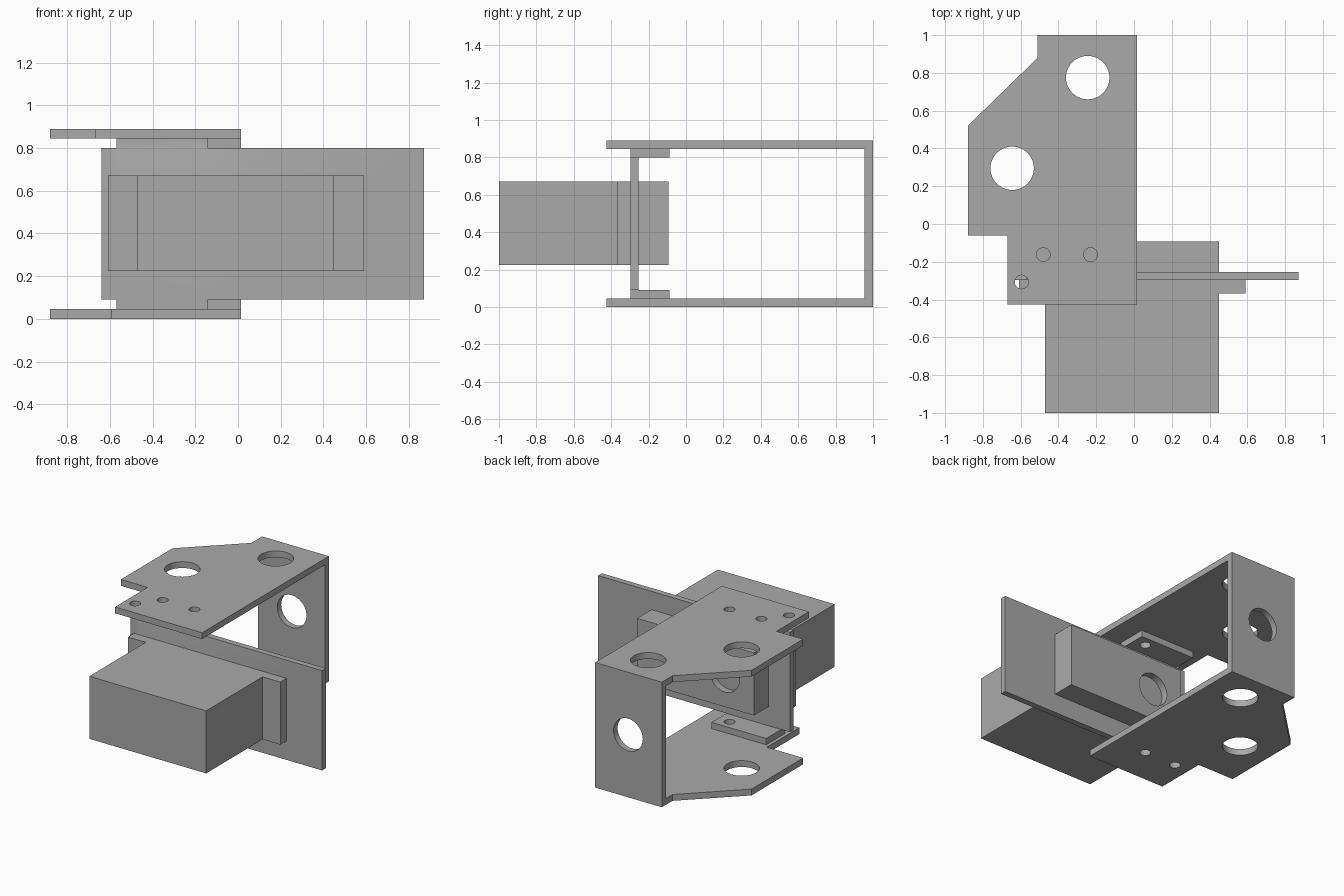
import bpy, bmesh
from math import radians
from mathutils import Matrix, Vector

if "Cube" in bpy.data.objects:
    bpy.data.objects.remove(bpy.data.objects["Cube"])

grey = bpy.data.materials.new("plain_grey")
grey.use_nodes = True
grey.diffuse_color = (0.4, 0.4, 0.4, 1)
grey.node_tree.nodes["Principled BSDF"].inputs["Base Color"].default_value = (0.4, 0.4, 0.4, 1)


def make_object(name, bm):
    bmesh.ops.recalc_face_normals(bm, faces=bm.faces)
    mesh = bpy.data.meshes.new(name)
    bm.to_mesh(mesh)
    bm.free()
    obj = bpy.data.objects.new(name, mesh)
    bpy.context.collection.objects.link(obj)
    mesh.materials.append(grey)
    return obj


def slab(name, outline, z0, z1):
    """Extrude a flat outline from z0 to z1."""
    bm = bmesh.new()
    face = bm.faces.new([bm.verts.new((x, y, z0)) for x, y in outline])
    new = bmesh.ops.extrude_face_region(bm, geom=[face])["geom"]
    bmesh.ops.translate(bm, vec=(0, 0, z1 - z0),
                        verts=[v for v in new if isinstance(v, bmesh.types.BMVert)])
    return make_object(name, bm)


def box(name, x, y, z):
    return slab(name, [(x[0], y[0]), (x[1], y[0]), (x[1], y[1]), (x[0], y[1])], *z)


def rod(center, radius, length, axis="Z"):
    bm = bmesh.new()
    turn = Matrix.Rotation(radians(90), 4, "X") if axis == "Y" else Matrix()
    bmesh.ops.create_cone(bm, cap_ends=True, segments=40, radius1=radius, radius2=radius,
                          depth=length, matrix=Matrix.Translation(Vector(center)) @ turn)
    return make_object("cutter", bm)


def combine(obj, tool, operation):
    """Apply a boolean and discard the tool."""
    mod = obj.modifiers.new("bool", "BOOLEAN")
    mod.operation, mod.solver, mod.object = operation, "EXACT", tool
    bpy.context.view_layer.update()
    result = bpy.data.meshes.new_from_object(obj.evaluated_get(bpy.context.evaluated_depsgraph_get()))
    obj.modifiers.clear()
    obj.data = result
    bpy.data.objects.remove(tool)


HEIGHT, SHEET, MID = 0.89, 0.045, 0.445
BIG, SMALL = 0.115, 0.036


def bracket_outline(front_left):
    return [(0.015, -0.425), (0.015, 1), (-0.51, 1), (-0.51, 0.88), (-0.88, 0.52),
            (-0.88, -0.06), (front_left, -0.06), (front_left, -0.425)]


# U-shaped bracket: two shaped plates joined by a back panel
bracket = slab("u_bracket", bracket_outline(-0.67), HEIGHT - SHEET, HEIGHT)
combine(bracket, slab("lower", bracket_outline(-0.595), 0, SHEET), "UNION")
combine(bracket, box("panel", (-0.51, 0.015), (0.955, 1), (0, HEIGHT)), "UNION")
for x, y, r in [(-0.245, 0.775, BIG), (-0.645, 0.295, BIG),
                (-0.48, -0.162, SMALL), (-0.23, -0.162, SMALL)]:
    combine(bracket, rod((x, y, MID), r, 2), "DIFFERENCE")
combine(bracket, rod((-0.595, -0.307, HEIGHT), SMALL, 0.3), "DIFFERENCE")
combine(bracket, rod((-0.245, 1, MID), BIG, 0.3, "Y"), "DIFFERENCE")

# Mounting plate with a folded tab at top and bottom
mount = box("mounting_plate", (-0.64, 0.87), (-0.297, -0.255), (0.09, 0.8))
TAB = (-0.57, -0.14)
combine(mount, box("neck", TAB, (-0.297, -0.255), (SHEET, HEIGHT - SHEET)), "UNION")
for z in [(SHEET, 0.09), (0.8, HEIGHT - SHEET)]:
    combine(mount, box("tab", TAB, (-0.297, -0.088), z), "UNION")
combine(mount, rod((-0.23, -0.162, MID), SMALL, 2), "DIFFERENCE")

# Motor body with mounting ears and a round recess at the back
motor = box("motor_body", (-0.47, 0.45), (-1, -0.093), (0.225, 0.67))
combine(motor, box("ears", (-0.61, 0.59), (-0.367, -0.297), (0.225, 0.67)), "UNION")
combine(motor, rod((-0.24, -0.093, MID), BIG, 0.1, "Y"), "DIFFERENCE")

# Smooth only the hole walls
for obj in (bracket, mount, motor):
    bpy.ops.object.select_all(action="DESELECT")
    obj.select_set(True)
    bpy.context.view_layer.objects.active = obj
    bpy.ops.object.shade_smooth_by_angle(angle=radians(30))
